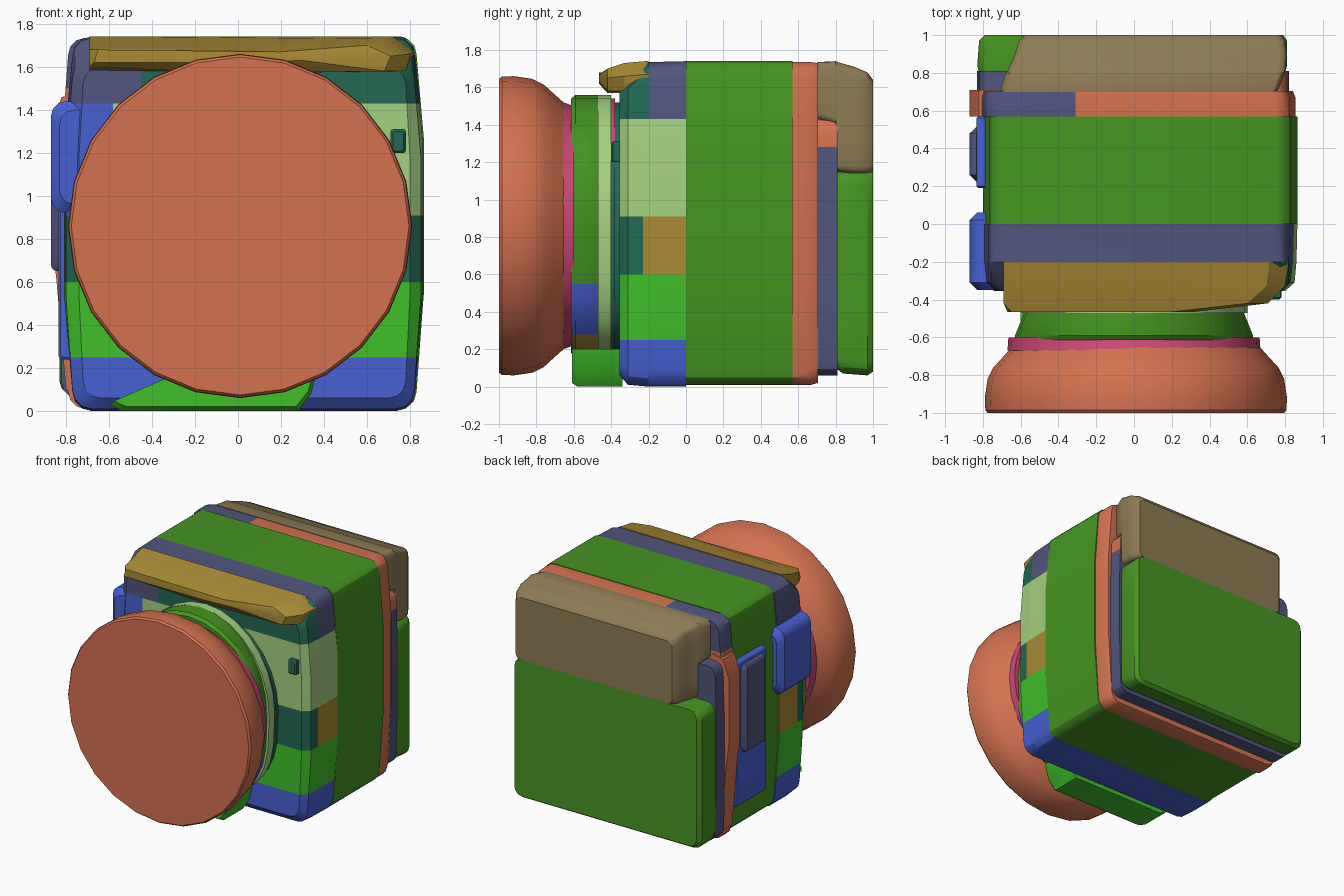
import bpy, bmesh, math
from mathutils import Vector

if "Cube" in bpy.data.objects:
    bpy.data.objects.remove(bpy.data.objects["Cube"])


def linear(c):
    c /= 255
    return c / 12.92 if c <= 0.04045 else ((c + 0.055) / 1.055) ** 2.4


# Palette, given as 8-bit display values
PALETTE = {
    "coral": (212, 114, 80), "moss_green": (70, 150, 34), "bright_green": (64, 192, 43),
    "pale_green": (164, 210, 128), "blue": (71, 97, 212), "slate": (81, 85, 126),
    "ochre": (170, 138, 53), "taupe": (142, 123, 84), "teal": (34, 104, 83),
    "pink": (202, 72, 115),
}
MATS = {}
for name, rgb in PALETTE.items():
    m = bpy.data.materials.new(name)
    col = [linear(c) for c in rgb] + [1]
    m.use_nodes = True
    m.diffuse_color = col
    m.node_tree.nodes["Principled BSDF"].inputs["Base Color"].default_value = col
    MATS[name] = m


def rounded_rect(x0, x1, z0, z1, r, pinch=0.0):
    """Rounded rectangle whose sides bulge by pinch between two mid heights."""
    h = z1 - z0
    lo, hi = z0 + 0.32 * h, z0 + 0.72 * h
    pts = [(x1, lo), (x1, hi)]

    def arc(cx, cz, start):
        for i in range(4):
            a = math.radians(start + 30 * i)
            pts.append((cx + r * math.cos(a), cz + r * math.sin(a)))

    arc(x1 - pinch - r, z1 - r, 0)
    arc(x0 + pinch + r, z1 - r, 90)
    pts.extend([(x0, hi), (x0, lo)])
    arc(x0 + pinch + r, z0 + r, 180)
    arc(x1 - pinch - r, z0 + r, 270)
    return pts


def oval(cx, cz, rx, rz, n=28, lower=2.0):
    """Ellipse whose lower half gets squarer as the exponent lower grows."""
    pts = []
    for i in range(n):
        a = 2 * math.pi * i / n
        c, s = math.cos(a), math.sin(a)
        p = 2 / lower if s < -1e-6 else 1
        pts.append((cx + rx * math.copysign(abs(c) ** p, c),
                    cz + rz * math.copysign(abs(s) ** p, s)))
    return pts


def loft(name, sections, colour, cuts=(), rule=None):
    """Skin outlines [(y, [(x, z)...])], cut by planes, colour faces by a rule."""
    bm = bmesh.new()
    rings = [[bm.verts.new((x, y, z)) for x, z in pts] for y, pts in sections]
    for a, b in zip(rings, rings[1:]):
        for i in range(len(a)):
            j = (i + 1) % len(a)
            bm.faces.new((a[i], a[j], b[j], b[i]))
    bm.faces.new(rings[0])
    bm.faces.new(rings[-1])
    for axis, value in cuts:
        n = Vector([axis == k for k in "xyz"])
        geom = bm.verts[:] + bm.edges[:] + bm.faces[:]
        bmesh.ops.bisect_plane(bm, geom=geom, plane_co=n * value, plane_no=n)
    bmesh.ops.recalc_face_normals(bm, faces=bm.faces[:])
    used = []
    for f in bm.faces:
        c = rule(f.calc_center_median()) if rule else colour
        if c not in used:
            used.append(c)
        f.material_index = used.index(c)
    me = bpy.data.meshes.new(name)
    bm.to_mesh(me)
    bm.free()
    for c in used:
        me.materials.append(MATS[c])
    ob = bpy.data.objects.new(name, me)
    bpy.context.collection.objects.link(ob)
    bpy.ops.object.select_all(action='DESELECT')
    ob.select_set(True)
    bpy.context.view_layer.objects.active = ob
    bpy.ops.object.shade_smooth_by_angle(angle=math.radians(30))


def block(name, colour, x, y, z, b, r):
    """Box with softened corners and both ends eased in by b."""
    def outline(i):
        return rounded_rect(x[0] + i, x[1] - i, z[0] + i, z[1] - i, r)

    loft(name, [(y[0], outline(b)), (y[0] + b, outline(0)),
                (y[1] - b, outline(0)), (y[1], outline(b))], colour)


# Main body and the bands behind it
body = rounded_rect(-0.80, 0.865, 0.01, 1.74, 0.08, 0.035)
loft("main_body", [(0.0, body), (0.57, body)], "moss_green")
band = rounded_rect(-0.82, 0.855, 0.01, 1.735, 0.08, 0.03)
band_in = rounded_rect(-0.81, 0.84, 0.02, 1.73, 0.08, 0.03)
loft("rear_band", [(0.57, band), (0.67, band), (0.705, band_in)], "coral",
     [("x", -0.31), ("z", 1.5)],
     lambda c: "slate" if c.x < -0.31 and c.z > 1.5 else "coral")
seam = rounded_rect(-0.83, 0.82, 0.06, 1.43, 0.07, 0.01)
loft("rear_seam", [(0.70, seam), (0.81, seam)], "slate", [("z", 1.28), ("x", 0.0)],
     lambda c: "coral" if c.z > 1.28 and c.x > 0 else "slate")
rib = [(-0.72, 0.06), (-0.80, 0.10), (-0.845, 0.62), (-0.87, 0.80),
       (-0.87, 1.32), (-0.82, 1.46), (-0.72, 1.48)]
loft("rear_band_left_rib", [(0.57, rib), (0.71, rib)], "coral")

# Back: lower door and upper cover
loft("back_door", [(0.80, rounded_rect(-0.82, 0.80, 0.10, 1.15, 0.07)),
                   (0.84, rounded_rect(-0.83, 0.81, 0.07, 1.15, 0.07)),
                   (0.97, rounded_rect(-0.82, 0.81, 0.06, 1.15, 0.07)),
                   (1.00, rounded_rect(-0.79, 0.79, 0.08, 1.15, 0.06))], "moss_green")
loft("back_cover", [(0.70, rounded_rect(-0.71, 0.76, 1.43, 1.735, 0.04)),
                    (0.80, rounded_rect(-0.68, 0.80, 1.40, 1.74, 0.04)),
                    (0.81, rounded_rect(-0.67, 0.80, 1.15, 1.735, 0.04)),
                    (0.90, rounded_rect(-0.63, 0.81, 1.14, 1.71, 0.04)),
                    (0.97, rounded_rect(-0.61, 0.80, 1.14, 1.68, 0.04)),
                    (1.00, rounded_rect(-0.58, 0.78, 1.15, 1.64, 0.04))], "taupe")

# Panels on the -x side
block("side_panel", "blue", (-0.835, -0.70), (0.19, 0.57), (0.24, 1.37), 0.01, 0.02)
block("side_panel_grip", "slate", (-0.87, -0.75), (0.22, 0.52), (0.65, 1.34), 0.04, 0.03)


# Front housing, in horizontal colour bands
def front_colour(c):
    if c.z < 0.25:
        return "blue"
    if c.z < 0.60:
        return "bright_green"
    if c.z < 0.91:
        return "ochre" if c.y > -0.23 and abs(c.x) > 0.5 else "teal"
    if c.z < 1.43:
        return "blue" if c.x < -0.58 else "pale_green"
    return "slate" if c.y > -0.20 or c.x < -0.45 else "teal"


loft("front_housing",
     [(-0.355, rounded_rect(-0.74, 0.80, 0.06, 1.60, 0.08, 0.02)),
      (-0.31, rounded_rect(-0.80, 0.85, 0.01, 1.64, 0.09, 0.03)),
      (-0.20, rounded_rect(-0.81, 0.86, 0.0, 1.735, 0.09, 0.04)),
      (0.0, rounded_rect(-0.81, 0.865, 0.0, 1.74, 0.09, 0.04))], "blue",
     [("z", 0.25), ("z", 0.60), ("z", 0.91), ("z", 1.43), ("y", -0.23),
      ("y", -0.20), ("x", -0.58), ("x", -0.45)], front_colour)
block("front_left_block", "blue", (-0.87, -0.58), (-0.35, 0.06), (0.92, 1.44), 0.04, 0.07)
block("front_button", "teal", (0.71, 0.78), (-0.40, -0.33), (1.20, 1.31), 0.01, 0.01)

# Overhanging hood above the lens, drawn out to a lip on the -x side
HOOD = [
    (-0.465, [(-0.67, 1.62), (0.0, 1.62), (0.30, 1.63), (0.32, 1.66), (0.20, 1.67), (-0.65, 1.68)]),
    (-0.42, [(-0.69, 1.60), (0.0, 1.57), (0.68, 1.58), (0.71, 1.65), (0.60, 1.70), (-0.69, 1.68)]),
    (-0.33, [(-0.69, 1.58), (0.0, 1.57), (0.78, 1.58), (0.80, 1.66), (0.70, 1.73), (-0.69, 1.70)]),
    (-0.20, [(-0.69, 1.57), (0.0, 1.57), (0.81, 1.57), (0.82, 1.67), (0.72, 1.742), (-0.69, 1.742)]),
]
loft("top_hood", HOOD, "ochre")

# Lens mount rings, from the housing outward
disc = oval(0.0, 0.86, 0.60, 0.66, lower=3)
loft("mount_disc", [(-0.33, disc), (-0.385, disc)], "teal")
gasket = oval(0.0, 0.86, 0.585, 0.68, lower=3)
loft("mount_gasket", [(-0.38, gasket), (-0.41, gasket)], "pink", [("z", 1.25)],
     lambda c: "pink" if c.z > 1.25 else "teal")
rim = oval(0.0, 0.86, 0.60, 0.70, lower=3)
loft("mount_rim", [(-0.40, rim), (-0.47, rim)], "pale_green")
loft("lens_collar", [(-0.465, oval(0.0, 0.86, 0.58, 0.70, lower=3)),
                     (-0.59, oval(0.0, 0.86, 0.63, 0.70, lower=3)),
                     (-0.615, oval(0.0, 0.86, 0.63, 0.68, lower=3))], "moss_green",
     [("z", 0.28), ("z", 0.55)],
     lambda c: "ochre" if c.z < 0.28 else "blue" if c.z < 0.55 else "moss_green")
loft("front_gasket", [(-0.60, oval(0.0, 0.86, 0.665, 0.64)),
                      (-0.67, oval(0.0, 0.86, 0.67, 0.665))], "pink")

# Large front lens barrel
LENS = [(-0.655, 0.66), (-0.70, 0.70), (-0.76, 0.755), (-0.82, 0.785),
        (-0.92, 0.80), (-0.985, 0.797), (-1.0, 0.785)]
loft("lens_barrel", [(y, oval(0.01, 0.86, r, r, 24)) for y, r in LENS], "coral")

# Foot under the lens
foot = [(-0.60, 0.03), (-0.54, 0.0), (0.28, 0.0), (0.34, 0.08), (0.37, 0.20), (-0.30, 0.17)]
foot_in = [(x * 0.96, 0.02 + z * 0.9) for x, z in foot]
loft("lens_foot", [(-0.61, foot_in), (-0.58, foot), (-0.34, foot)], "bright_green")
